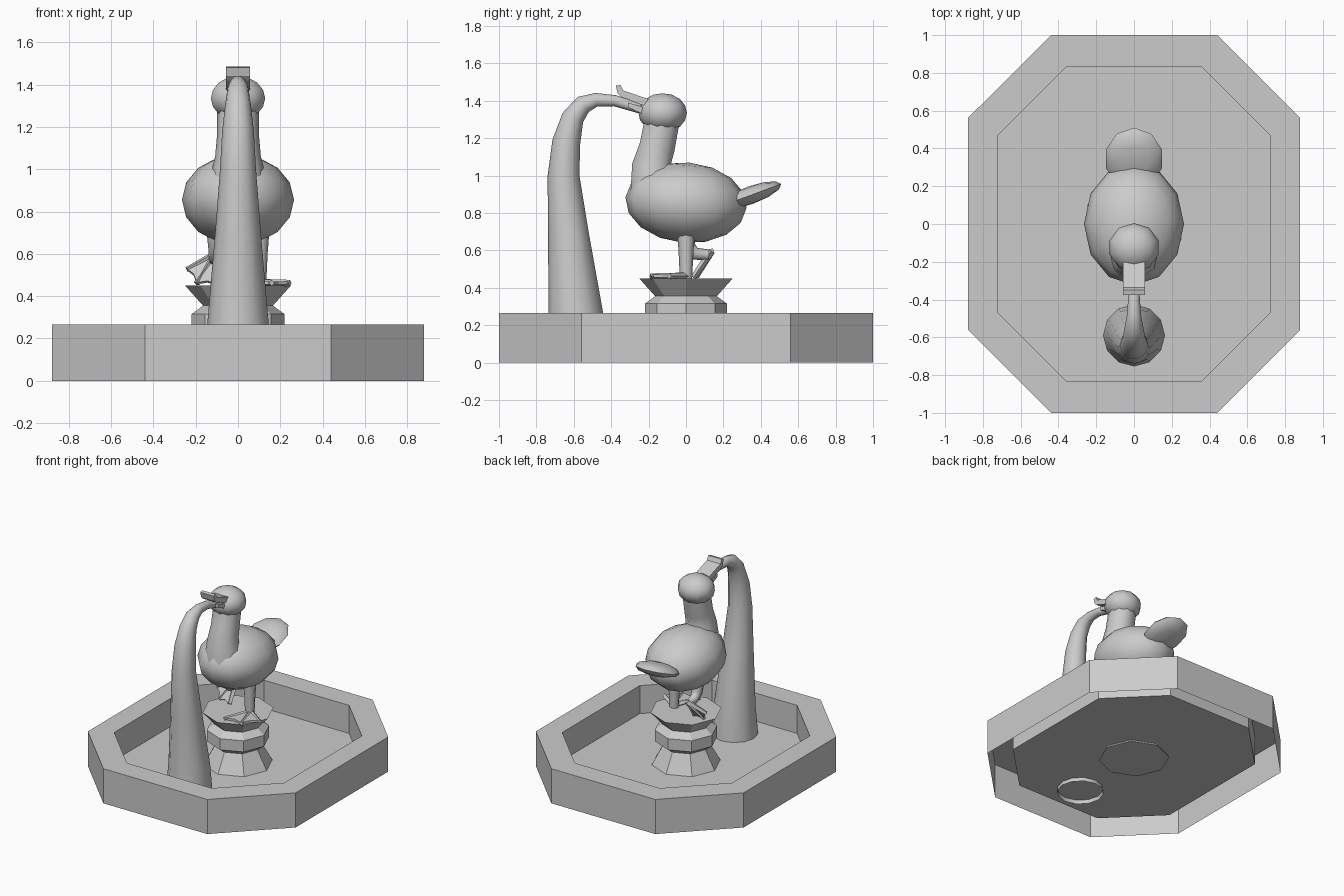
import bpy, bmesh, math
from mathutils import Vector, Matrix

if "Cube" in bpy.data.objects:
    bpy.data.objects.remove(bpy.data.objects["Cube"])


def finish(name, bm, smooth=False):
    bmesh.ops.recalc_face_normals(bm, faces=bm.faces)
    me = bpy.data.meshes.new(name)
    bm.to_mesh(me)
    bm.free()
    ob = bpy.data.objects.new(name, me)
    bpy.context.collection.objects.link(ob)
    if smooth:
        bpy.ops.object.select_all(action='DESELECT')
        ob.select_set(True)
        bpy.context.view_layer.objects.active = ob
        bpy.ops.object.shade_smooth_by_angle(angle=math.radians(60))
    return ob


def loft(name, rings, cap_start=False, cap_end=False, smooth=False):
    """Skin a list of equally sized point rings."""
    bm = bmesh.new()
    vs = [[bm.verts.new(p) for p in ring] for ring in rings]
    n = len(vs[0])
    for a, b in zip(vs, vs[1:]):
        for i in range(n):
            j = (i + 1) % n
            bm.faces.new((a[i], a[j], b[j], b[i]))
    if cap_start:
        bm.faces.new(vs[0])
    if cap_end:
        bm.faces.new(vs[-1])
    return finish(name, bm, smooth)


def tube(name, path, sides, cap_start=True, smooth=True):
    """Tapered tube along (x, y, z, radius) points."""
    pts = [Vector(p[:3]) for p in path]
    rings = []
    for i, p in enumerate(pts):
        t = (pts[min(i + 1, len(pts) - 1)] - pts[max(i - 1, 0)]).normalized()
        u = Vector((1, 0, 0))
        u = (u - t * t.dot(u)).normalized()
        w = t.cross(u)
        angles = [2 * math.pi * k / sides for k in range(sides)]
        rings.append([p + path[i][3] * (u * math.cos(a) + w * math.sin(a)) for a in angles])
    return loft(name, rings, cap_start, True, smooth)


def ball(name, center, radii, seg, rings, tilt=0):
    bm = bmesh.new()
    m = (Matrix.Translation(center) @ Matrix.Rotation(math.radians(tilt), 4, 'X')
         @ Matrix.Diagonal((*radii, 1)))
    bmesh.ops.create_uvsphere(bm, u_segments=seg, v_segments=rings, radius=1, matrix=m)
    return finish(name, bm, True)


def plate(name, profile, half):
    """Extrude a (y, z) profile across x."""
    return loft(name, [[(x, y, z) for y, z in profile] for x in (-half, half)], True, True)


def octagon(x, y, fx, fy, z):
    return [(fx, -y, z), (x, -fy, z), (x, fy, z), (fx, y, z),
            (-fx, y, z), (-x, fy, z), (-x, -fy, z), (-fx, -y, z)]


def foot(name, heel, tips, normal):
    """Webbed foot: thin web plus three toe ridges."""
    h, n = Vector(heel), Vector(normal).normalized() * 0.008
    tips = [Vector(t) for t in tips]
    outline = [h, tips[0], (tips[0] + tips[1]) / 2 * 0.92 + h * 0.08, tips[1],
               (tips[1] + tips[2]) / 2 * 0.92 + h * 0.08, tips[2]]
    loft(name + "_web", [[p - n for p in outline], [p + n for p in outline]], True, True)
    for i, t in enumerate(tips):
        tube(f"{name}_toe_{i}", [(*h, 0.02), (*t, 0.015)], 4, smooth=False)


# Basin: open-bottomed shell with a raised floor
loft("basin", [octagon(0.88, 1, 0.44, 0.56, 0), octagon(0.88, 1, 0.44, 0.56, 0.265),
               octagon(0.72, 0.83, 0.36, 0.47, 0.265), octagon(0.72, 0.83, 0.36, 0.47, 0.05)],
     cap_end=True)

# Turned octagonal pedestal
profile = [(0.25, 0.035), (0.165, 0.19), (0.22, 0.23), (0.22, 0.315), (0.165, 0.355), (0.25, 0.45)]
loft("pedestal", [[(r * math.cos(k * math.pi / 4), r * math.sin(k * math.pi / 4), z)
                   for k in range(8)] for r, z in profile], True, True)

# Curved water jet
tube("water_jet", [(0, -.59, .02, .165), (0, -.59, .27, .145), (0, -.63, .7, .108),
                   (0, -.655, 1.0, .085), (0, -.64, 1.18, .075), (0, -.605, 1.31, .06),
                   (0, -.55, 1.38, .05), (0, -.48, 1.405, .037), (0, -.38, 1.4, .03),
                   (0, -.24, 1.355, .025)], 12, cap_start=False)

# Bird body, neck, head and tail
ball("body", (0, 0, 0.855), (0.265, 0.325, 0.215), 12, 8, -5)
tube("neck", [(0, -.165, .93, .14), (0, -.185, 1.06, .108), (0, -.155, 1.15, .1),
              (0, -.13, 1.28, .098)], 10)
ball("head", (0, -0.125, 1.335), (0.135, 0.13, 0.105), 10, 8)
ball("tail", (0, 0.345, 0.895), (0.155, 0.175, 0.048), 10, 6, 20)

# Open beak
plate("upper_beak", [(-.19, 1.405), (-.335, 1.455), (-.35, 1.485), (-.375, 1.48),
                     (-.365, 1.44), (-.345, 1.42), (-.19, 1.36)], 0.057)
plate("lower_beak", [(-.19, 1.355), (-.31, 1.39), (-.31, 1.365), (-.19, 1.31)], 0.05)

# Standing leg and foot
tube("standing_leg", [(.1, 0, .7, .048), (.1, 0, .6, .04), (.1, 0, .45, .033)], 8)
foot("standing_foot", (.1, .01, .462), [(.245, -.09, .462), (.16, -.19, .462), (.02, -.19, .462)],
     (0, 0, 1))

# Raised leg, bent backwards, and its hanging foot
tube("raised_leg", [(-.1, 0, .7, .048), (-.1, .01, .62, .04), (-.105, .05, .582, .033),
                    (-.11, .12, .575, .03)], 8)
foot("raised_foot", (-.11, .135, .595), [(-.24, .095, .525), (-.195, .055, .46), (-.1, .04, .455)],
     (0, -.8, .5))
